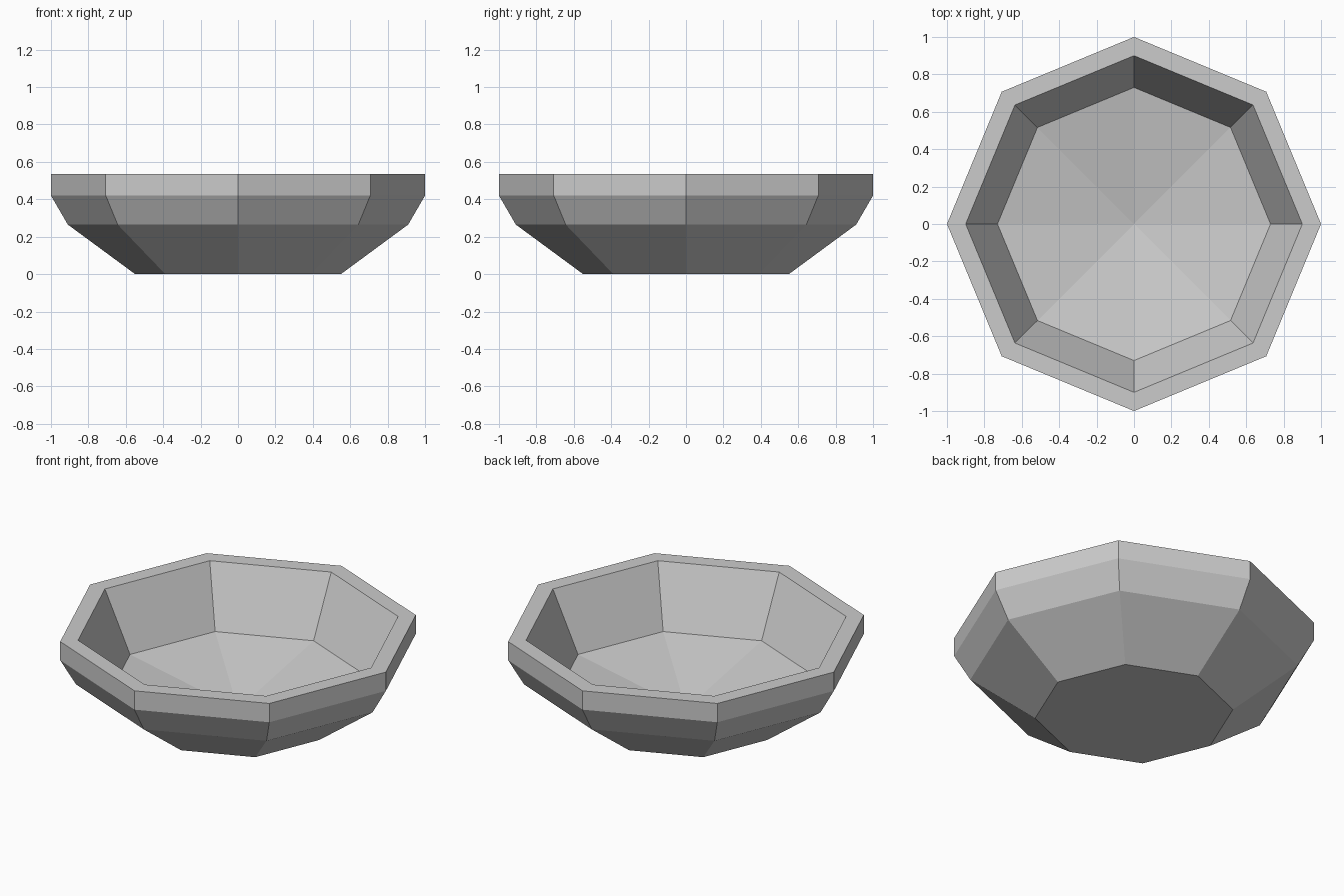
import bpy
import bmesh
import math

default_cube = bpy.data.objects.get("Cube")
if default_cube:
    bpy.data.objects.remove(default_cube, do_unlink=True)

SIDES = 8

# Bowl colour
grey = bpy.data.materials.new("light_grey")
grey.use_nodes = True
colour = (0.6, 0.6, 0.6, 1)
grey.diffuse_color = colour
grey.node_tree.nodes["Principled BSDF"].inputs["Base Color"].default_value = colour

# Profile (radius, height) from the foot, up the outside, over the rim and down inside
profile = [(0.55, 0), (0.91, 0.265), (1, 0.42), (1, 0.535), (0.9, 0.535), (0.73, 0.18)]
FLOOR_CENTRE = 0.04


def add_ring(bm, radius, height):
    angles = [math.tau * i / SIDES for i in range(SIDES)]
    return [bm.verts.new((radius * math.cos(a), radius * math.sin(a), height)) for a in angles]


bm = bmesh.new()
rings = [add_ring(bm, r, z) for r, z in profile]

# Walls and rim
for low, high in zip(rings, rings[1:]):
    for i in range(SIDES):
        j = (i + 1) % SIDES
        bm.faces.new((low[i], low[j], high[j], high[i]))

# Flat underside and shallow dished floor
bm.faces.new(list(reversed(rings[0])))
centre = bm.verts.new((0, 0, FLOOR_CENTRE))
for i in range(SIDES):
    bm.faces.new((rings[-1][i], rings[-1][(i + 1) % SIDES], centre))

mesh = bpy.data.meshes.new("bowl")
bm.to_mesh(mesh)
bm.free()
mesh.materials.append(grey)
bowl = bpy.data.objects.new("bowl", mesh)
bpy.context.collection.objects.link(bowl)
